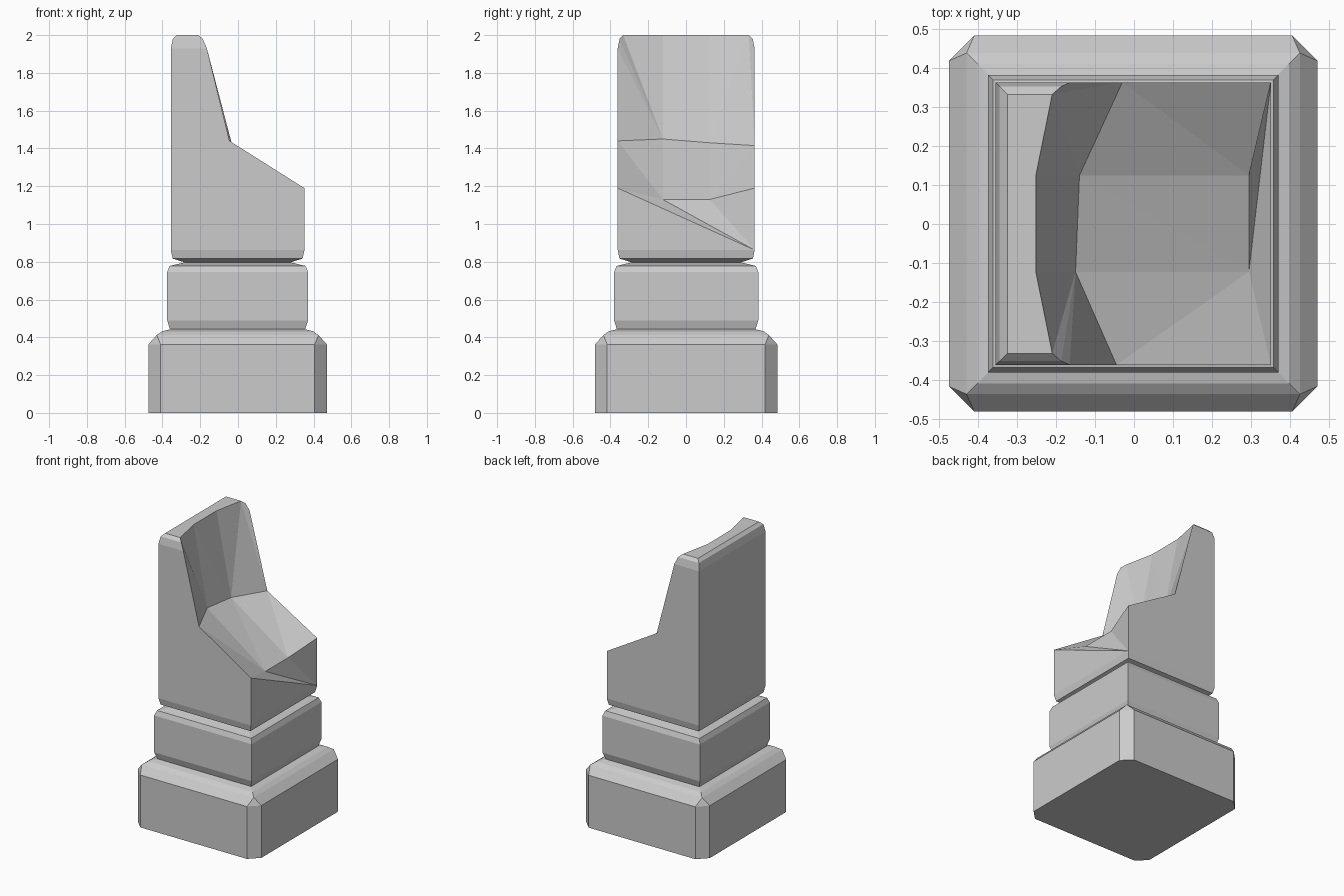
import bpy, bmesh

if "Cube" in bpy.data.objects:
    bpy.data.objects.remove(bpy.data.objects["Cube"])


def finish(name, bm):
    bmesh.ops.recalc_face_normals(bm, faces=bm.faces)
    mesh = bpy.data.meshes.new(name)
    bm.to_mesh(mesh)
    bm.free()
    obj = bpy.data.objects.new(name, mesh)
    bpy.context.collection.objects.link(obj)


def ring(bm, hx, hy, z, cut=0.0, cx=-0.002, cy=0.001):
    """Rectangular ring of vertices, optionally with cut corners."""
    pts = []
    for sx, sy in ((-1, -1), (1, -1), (1, 1), (-1, 1)):
        pair = [(sx * (hx - cut), sy * hy), (sx * hx, sy * (hy - cut))]
        if sx * sy < 0:
            pair.reverse()
        # order each corner counter-clockwise
        pts += pair[::-1]
    return [bm.verts.new((x + cx, y + cy, z)) for x, y in pts]


def loft(bm, rows, cap_top=True):
    rings = [ring(bm, *r) for r in rows]
    for a, b in zip(rings, rings[1:]):
        for i in range(8):
            j = (i + 1) % 8
            bm.faces.new((a[i], a[j], b[j], b[i]))
    bm.faces.new(rings[0][::-1])
    if cap_top:
        bm.faces.new(rings[-1])
    bmesh.ops.remove_doubles(bm, verts=bm.verts, dist=0.0005)


# Plinth with cut corners and a rounded top edge
bm = bmesh.new()
loft(bm, [(0.473, 0.483, 0, 0.065), (0.473, 0.483, 0.362, 0.065),
          (0.428, 0.438, 0.412), (0.40, 0.41, 0.432), (0.355, 0.365, 0.443)])
finish("plinth", bm)

# Middle block
bm = bmesh.new()
loft(bm, [(0.358, 0.367, 0.443), (0.373, 0.382, 0.49), (0.373, 0.382, 0.745),
          (0.360, 0.369, 0.778), (0.28, 0.289, 0.797)])
finish("middle_block", bm)

# Broken shaft: lofted foot, then broken faces between named points
bm = bmesh.new()
loft(bm, [(0.28, 0.289, 0.797), (0.344, 0.353, 0.817), (0.3535, 0.3625, 0.862)],
     cap_top=False)
L, R, F, B = -0.3555, 0.3515, -0.3615, 0.3635
points = {
    # foot corners
    "fl": (L, F, 0.862), "fr": (R, F, 0.862), "br": (R, B, 0.862), "bl": (L, B, 0.862),
    # rounded top edge, front and back
    "F1": (L, F, 1.93), "F2": (-0.165, F, 1.93),
    "F3": (-0.345, -0.352, 1.98), "F4": (-0.187, -0.352, 1.98),
    "F5": (-0.325, -0.332, 2.0), "F6": (-0.21, -0.332, 2.0),
    "B1": (L, B, 1.93), "B2": (-0.165, B, 1.93),
    "B3": (-0.345, 0.353, 1.98), "B4": (-0.187, 0.353, 1.98),
    "B5": (-0.325, 0.333, 2.0), "B6": (-0.21, 0.333, 2.0),
    "T1": (-0.252, -0.123, 2.0), "T2": (-0.252, 0.125, 2.0),
    # crease and right-hand rim of the break
    "C1": (-0.045, F, 1.44), "C2": (-0.15, -0.123, 1.45),
    "C3": (-0.14, 0.125, 1.43), "C4": (-0.03, B, 1.415),
    "R1": (R, F, 1.19), "R2": (0.295, -0.123, 1.13),
    "R3": (0.295, 0.125, 1.13), "R4": (R, B, 1.19),
}
v = {k: bm.verts.new(p) for k, p in points.items()}
faces = [
    # outer walls
    "fl fr R1 C1 F2 F1", "bl br R4 C4 B2 B1", "fl bl B1 F1", "fr br R1",
    # rounded edge and top
    "F1 F2 F4 F3", "F3 F4 F6 F5", "B1 B2 B4 B3", "B3 B4 B6 B5",
    "F1 B1 B3 F3", "F3 B3 B5 F5", "F5 F6 T1 T2 B6 B5",
    # upright broken face
    "F2 C1 C2", "F2 C2 F4", "F4 C2 F6", "F6 C2 T1", "T1 C2 C3", "T1 C3 T2",
    "T2 C3 B6", "B6 C3 C4", "B6 C4 B4", "B4 C4 B2",
    # sloping broken face
    "C1 R1 R2", "C1 R2 C2", "C2 R2 C3", "C3 R2 R3", "C3 R3 C4", "C4 R3 R4",
    # chipped right side
    "R1 br R2", "R2 br R3", "R3 br R4",
]
for f in faces:
    bm.faces.new([v[k] for k in f.split()])
bmesh.ops.remove_doubles(bm, verts=bm.verts, dist=0.0005)
finish("broken_shaft", bm)
